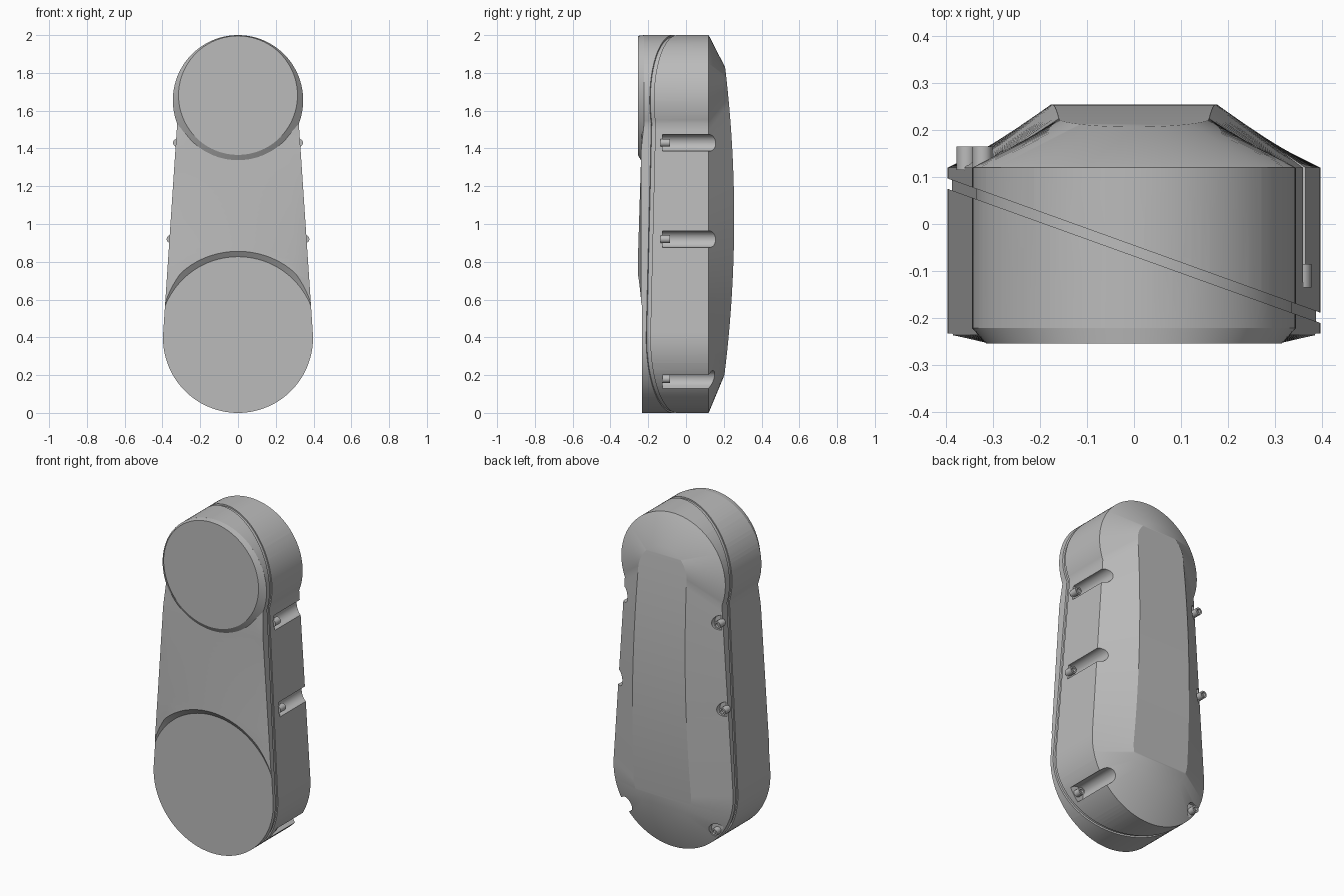
import bpy, bmesh
from math import sin, cos, pi, radians, atan2, sqrt

if "Cube" in bpy.data.objects:
    bpy.data.objects.remove(bpy.data.objects["Cube"])

grey = bpy.data.materials.new("casing_grey")
grey.use_nodes = True
COLOUR = (0.5, 0.5, 0.5, 1)
grey.diffuse_color = COLOUR
grey.node_tree.nodes["Principled BSDF"].inputs["Base Color"].default_value = COLOUR

TOP_Z, TOP_R = 1.655, 0.345
LOW_Z, LOW_R = 0.397, 0.397


def make_object(name, bm):
    bmesh.ops.recalc_face_normals(bm, faces=bm.faces)
    mesh = bpy.data.meshes.new(name)
    bm.to_mesh(mesh)
    bm.free()
    mesh.materials.append(grey)
    obj = bpy.data.objects.new(name, mesh)
    bpy.context.collection.objects.link(obj)
    return obj


def shade(obj):
    bpy.ops.object.select_all(action="DESELECT")
    obj.select_set(True)
    bpy.context.view_layer.objects.active = obj
    bpy.ops.object.shade_smooth_by_angle(angle=radians(24))


def cut(obj, cutter):
    mod = obj.modifiers.new("cut", "BOOLEAN")
    mod.operation, mod.solver, mod.object = "DIFFERENCE", "EXACT", cutter
    bpy.context.view_layer.objects.active = obj
    bpy.ops.object.modifier_apply(modifier=mod.name)
    bpy.data.objects.remove(cutter)


def outline(top_r, low_r, top_z=TOP_Z, low_z=LOW_Z, neck=-21, hip=4, n=32):
    """Closed ring of (x, z): two round ends joined by straight flanks."""
    half = []
    for i in range(n + 1):
        a = radians(90 + (neck - 90) * i / n)
        half.append((top_r * cos(a), top_z + top_r * sin(a)))
    lower = []
    for i in range(n + 1):
        a = radians(hip + (-90 - hip) * i / n)
        lower.append((low_r * cos(a), low_z + low_r * sin(a)))
    (x0, z0), (x1, z1) = half[-1], lower[0]
    flank = [(x0 + (x1 - x0) * t / n, z0 + (z1 - z0) * t / n) for t in range(1, n)]
    half += flank + lower
    return half + [(-x, z) for x, z in half[-2:0:-1]]


def add_ring(bm, pts, depth):
    return [bm.verts.new((x, depth(x, z), z)) for x, z in pts]


def bridge(bm, a, b):
    for i in range(len(a)):
        j = (i + 1) % len(a)
        bm.faces.new((a[i], a[j], b[j], b[i]))


def cap(bm, ring):
    """Fill a mirrored ring with strips across its width."""
    n = len(ring)
    for i in range(n // 2):
        face = [ring[i], ring[i + 1], ring[(n - i - 1) % n], ring[(n - i) % n]]
        bm.faces.new(list(dict.fromkeys(face)))


def ramp(v, v0, v1, a, b):
    t = min(1, max(0, (v - v0) / (v1 - v0)))
    return a + (b - a) * t


# Casing: domed back panel, sloped rim, straight wall and tapered front
bm = bmesh.new()
full = outline(TOP_R, LOW_R)
rings = [
    add_ring(bm, outline(TOP_R - .07, LOW_R - .07), lambda x, z: ramp(z, .8, 1.45, -.255, -.235)),
    add_ring(bm, full, lambda x, z: ramp(z, 1.4, 1.53, -.237, -.222)),
    add_ring(bm, full, lambda x, z: .12),
    add_ring(bm, outline(.16, .19, 1.67, .39, 1.5, 1.5),
             lambda x, z: .255 - .075 * (z - 1.03) ** 2),
]
for a, b in zip(rings, rings[1:]):
    bridge(bm, a, b)
cap(bm, rings[0])
cap(bm, rings[-1])
casing = make_object("casing", bm)


def stack(name, levels, n=96):
    """Round solid along y from (depth, radius, centre height) levels."""
    bm = bmesh.new()
    rings = []
    for y, r, zc in levels:
        pts = [(r * cos(2 * pi * i / n), zc + r * sin(2 * pi * i / n)) for i in range(n)]
        rings.append(add_ring(bm, pts, lambda x, z: y))
    for a, b in zip(rings, rings[1:]):
        bridge(bm, a, b)
    bm.faces.new(rings[0])
    bm.faces.new(rings[-1])
    return make_object(name, bm)


# Lower round face, sunk into the front with a sloped lip
cut(casing, stack("lower_face_cutter", [(-.233, .416, .411), (-.263, .458, .411)]))

# Slanted parting groove around the wall
bm = bmesh.new()
outer, inner = outline(TOP_R + .05, LOW_R + .05), outline(TOP_R - .009, LOW_R - .009)
loop = []
for pts, off in ((outer, -.011), (outer, .011), (inner, .011), (inner, -.011)):
    loop.append(add_ring(bm, pts, lambda x, z: -.057 - .36 * x + off))
for k in range(4):
    bridge(bm, loop[k], loop[(k + 1) % 4])
cut(casing, make_object("groove_cutter", bm))

# Bolt pockets: slots opening outward and to the back, on both sides
spots = [(.323, 1.43, 0), (.357, .92, 0), (.3, .18, atan2(.18 - LOW_Z, .3))]
R = .044
bm = bmesh.new()
bolts = bmesh.new()
for side, floor in ((1, -.125), (-1, .125)):
    for cx, cz, ang in spots:
        local = [(.2, -R)] + [(-R * sin(pi * i / 16), -R * cos(pi * i / 16)) for i in range(17)]
        local.append((.2, R))
        pts = [(side * (cx + u * cos(ang) - v * sin(ang)), cz + u * sin(ang) + v * cos(ang))
               for u, v in local]
        a = add_ring(bm, pts, lambda x, z: floor)
        b = add_ring(bm, pts, lambda x, z: .4)
        bridge(bm, a, b)
        bm.faces.new(a)
        bm.faces.new(b)
        # Bolt head with a socket in its end
        levels = [(floor - .01, .021), (floor + .04, .021), (floor + .04, .012), (floor + .025, .012)]
        prev = None
        for y, r in levels:
            circle = [(side * cx + r * cos(pi * i / 8), cz + r * sin(pi * i / 8)) for i in range(16)]
            ring = add_ring(bolts, circle, lambda x, z: y)
            if prev:
                bridge(bolts, prev, ring)
            else:
                bolts.faces.new(ring)
            prev = ring
        bolts.faces.new(prev)
cut(casing, make_object("pocket_cutter", bm))
shade(casing)
shade(make_object("bolts", bolts))

# Upper round cover, tapering to its flat front
shade(stack("upper_cover", [(-.2, .338, TOP_Z), (-.222, TOP_R, TOP_Z), (-.255, .315, 1.681)]))
